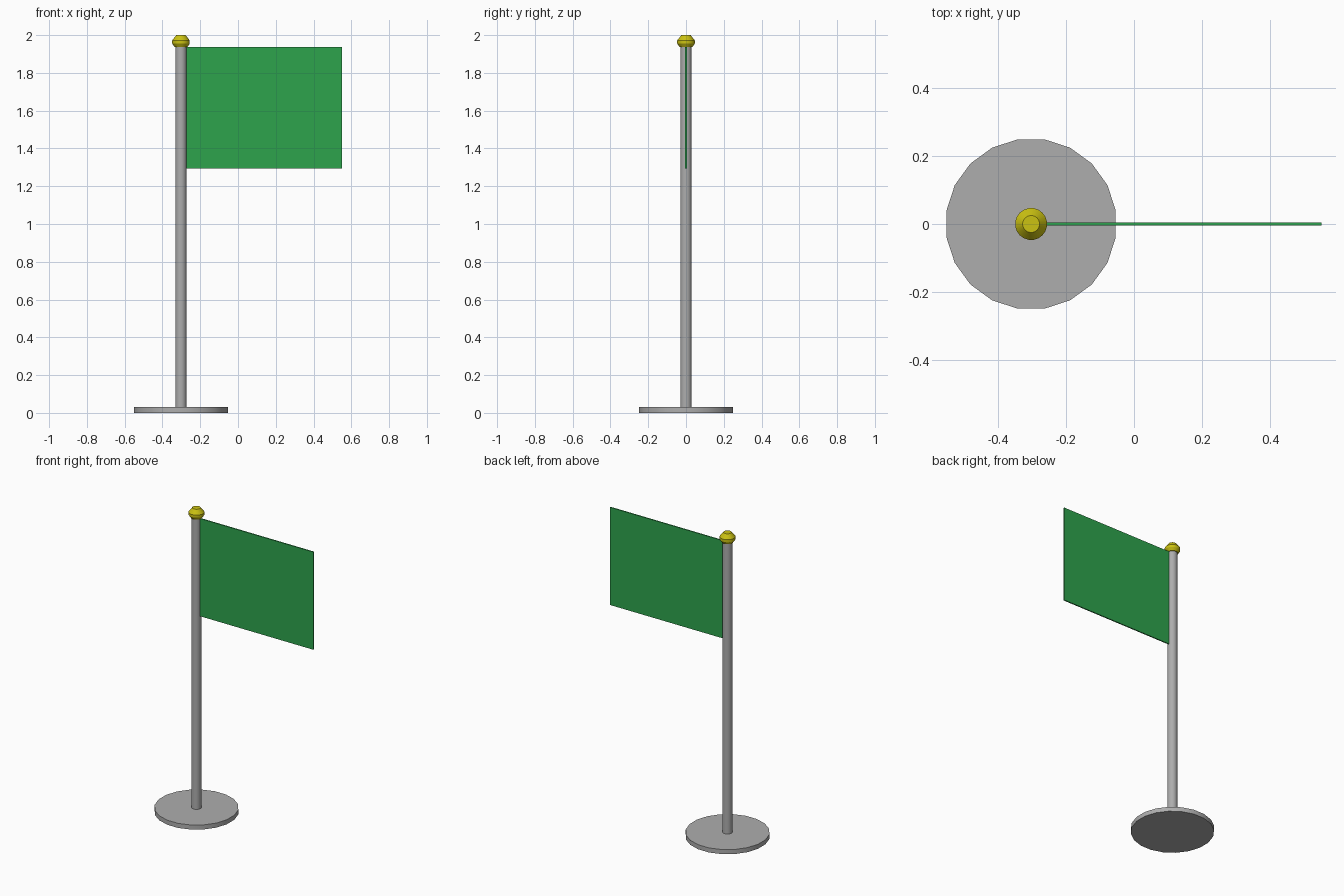
import bpy, bmesh, math

if "Cube" in bpy.data.objects:
    bpy.data.objects.remove(bpy.data.objects["Cube"])

PX = -0.302   # pole axis
SIDES = 20


def material(name, rgb):
    m = bpy.data.materials.new(name)
    m.diffuse_color = (*rgb, 1)
    m.use_nodes = True
    m.node_tree.nodes["Principled BSDF"].inputs["Base Color"].default_value = m.diffuse_color
    return m


grey = material("grey_metal", (0.42, 0.42, 0.42))
gold = material("gold", (0.60, 0.54, 0.006))
green = material("green_cloth", (0.027, 0.37, 0.073))


def lathe(name, profile, mat, sides=SIDES):
    """Closed solid of revolution about the pole axis from (radius, z) points."""
    bm = bmesh.new()
    rings = []
    for r, z in profile:
        angles = [2 * math.pi * (i + 0.5) / sides for i in range(sides)]
        rings.append([bm.verts.new((r * math.cos(a), r * math.sin(a), z)) for a in angles])
    for lo, hi in zip(rings, rings[1:]):
        for i in range(sides):
            j = (i + 1) % sides
            bm.faces.new((lo[i], lo[j], hi[j], hi[i]))
    bm.faces.new(rings[0][::-1])
    bm.faces.new(rings[-1])
    return finish(name, bm, mat, (PX, 0, 0), True)


def finish(name, bm, mat, loc, smooth=False):
    me = bpy.data.meshes.new(name)
    bm.to_mesh(me)
    bm.free()
    me.materials.append(mat)
    ob = bpy.data.objects.new(name, me)
    ob.location = loc
    bpy.context.collection.objects.link(ob)
    if smooth:
        bpy.ops.object.select_all(action='DESELECT')
        ob.select_set(True)
        bpy.context.view_layer.objects.active = ob
        bpy.ops.object.shade_smooth_by_angle(angle=math.radians(30))
    return ob


# Round foot, pole and finial
lathe("base", [(0.2515, 0), (0.2515, 0.03)], grey)
lathe("pole", [(0.03, 0.03), (0.03, 1.94)], grey)
lathe("finial", [(0.035, 1.937), (0.047, 1.955), (0.047, 1.972), (0.025, 2.0)], gold)

# Flat flag, attached to the right of the pole
bm = bmesh.new()
bmesh.ops.create_cube(bm, size=1)
x0, x1, z0, z1 = -0.275, 0.55, 1.295, 1.937
bmesh.ops.scale(bm, vec=(x1 - x0, 0.008, z1 - z0), verts=bm.verts)
finish("flag", bm, green, ((x0 + x1) / 2, 0, (z0 + z1) / 2))
